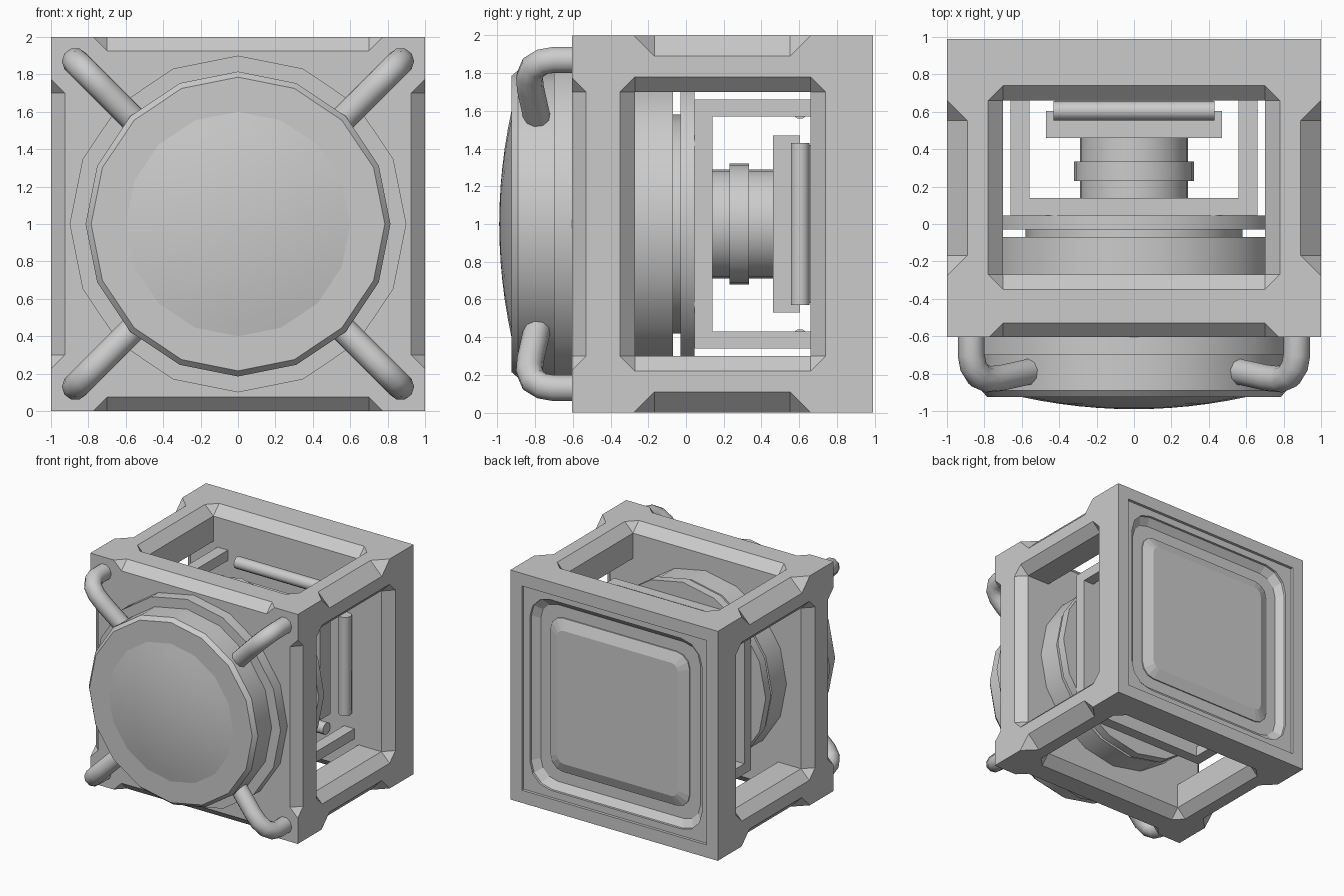
import bpy, bmesh, math
from mathutils import Vector

old = bpy.data.objects.get("Cube")
if old:
    bpy.data.objects.remove(old, do_unlink=True)

grey = bpy.data.materials.new("plain_grey")
grey.use_nodes = True
grey.diffuse_color = (0.6, 0.6, 0.6, 1)
grey.node_tree.nodes["Principled BSDF"].inputs["Base Color"].default_value = (0.6, 0.6, 0.6, 1)

CENTRE = Vector((0, 0.1925, 1))
HALF = Vector((1, 0.7975, 1))
SIGNS = (-1, 1)


def activate(ob):
    bpy.ops.object.select_all(action='DESELECT')
    ob.select_set(True)
    bpy.context.view_layer.objects.active = ob


def finish(name, bm, smooth=False):
    bmesh.ops.recalc_face_normals(bm, faces=bm.faces[:])
    me = bpy.data.meshes.new(name)
    bm.to_mesh(me)
    bm.free()
    me.materials.append(grey)
    ob = bpy.data.objects.new(name, me)
    bpy.context.collection.objects.link(ob)
    if smooth:
        activate(ob)
        bpy.ops.object.shade_smooth_by_angle(angle=math.radians(35))
    return ob


def hull(name, points):
    bm = bmesh.new()
    for p in points:
        bm.verts.new(p)
    bmesh.ops.convex_hull(bm, input=bm.verts[:])
    bmesh.ops.dissolve_limit(bm, angle_limit=0.01, verts=bm.verts[:], edges=bm.edges[:])
    return finish(name, bm)


def box(name, lo, hi):
    return hull(name, [(x, y, z) for x in (lo[0], hi[0])
                       for y in (lo[1], hi[1]) for z in (lo[2], hi[2])])


def lathe(name, profile, sides=16):
    """Revolve (radius, y) points about the front-back axis."""
    bm = bmesh.new()
    rings = []
    for r, y in profile:
        angles = [math.tau * i / sides for i in range(sides)]
        rings.append([bm.verts.new((r * math.sin(a), y, 1 + r * math.cos(a))) for a in angles])
    for a, b in zip(rings, rings[1:]):
        for i in range(sides):
            j = (i + 1) % sides
            bm.faces.new((a[i], a[j], b[j], b[i]))
    bm.faces.new(rings[0])
    bm.faces.new(rings[-1])
    return finish(name, bm, True)


def cut(ob, cutter):
    mod = ob.modifiers.new("cut", 'BOOLEAN')
    mod.operation = 'DIFFERENCE'
    mod.solver = 'EXACT'
    mod.object = cutter
    activate(ob)
    bpy.ops.object.modifier_apply(modifier=mod.name)
    bpy.data.objects.remove(cutter, do_unlink=True)


def flare(axis, sign, depth=0.08, over=0.02):
    """Chamfered mouth of a window on the side facing sign along axis."""
    half = Vector((0.7, 0.465, 0.7))
    mid = Vector((0, 0.195, 1))
    j, k = [n for n in range(3) if n != axis]
    pts = []
    for sj in SIGNS:
        for sk in SIGNS:
            for out, gj, gk in ((-depth, 0, 0), (over, depth + over, 0), (over, 0, depth + over)):
                p = mid.copy()
                p[axis] = CENTRE[axis] + sign * (HALF[axis] + out)
                p[j] += sj * (half[j] + gj)
                p[k] += sk * (half[k] + gk)
                pts.append(p)
    return hull("cutter", pts)


def notch(axis, si, sj, length, size, e=0.02):
    """Chamfer along the middle of a frame edge, with slanted ends."""
    i, j = [n for n in range(3) if n != axis]
    pts = []
    for st in SIGNS:
        for t, u, v in ((length, size + e, -e), (length, -e, size + e),
                        (length + size + 2 * e, -e, -e)):
            p = CENTRE.copy()
            p[axis] += st * t
            p[i] += si * (HALF[i] - u)
            p[j] += sj * (HALF[j] - v)
            pts.append(p)
    return hull("cutter", pts)


def rounded(half, radius, y, steps=3):
    """Rounded square outline standing at depth y."""
    pts = []
    for q, (sx, sz) in enumerate(((1, 1), (-1, 1), (-1, -1), (1, -1))):
        for n in range(steps + 1):
            a = math.pi / 2 * (q + n / steps)
            pts.append((sx * (half - radius) + radius * math.cos(a), y,
                        1 + sz * (half - radius) + radius * math.sin(a)))
    return pts


# Outer frame with windows, edge notches and a recessed back
frame = box("frame", CENTRE - HALF, CENTRE + HALF)
cut(frame, box("cutter", (-1.2, -0.27, 0.3), (1.2, 0.66, 1.7)))
cut(frame, box("cutter", (-0.7, -0.27, -0.2), (0.7, 0.66, 2.2)))
for s in SIGNS:
    cut(frame, flare(0, s))
    cut(frame, flare(2, s))
    cut(frame, notch(0, -1, s, 0.7, 0.075))
    cut(frame, notch(2, s, -1, 0.7, 0.075))
    for t in SIGNS:
        cut(frame, notch(1, s, t, 0.36, 0.11))
cut(frame, box("cutter", (-0.89, 0.965, 0.11), (0.89, 1.1, 1.89)))
cut(frame, hull("cutter", rounded(0.83, 0.2, 1.05) + rounded(0.83, 0.2, 0.945)
                + rounded(0.77, 0.16, 0.9)))

# Raised back panel
hull("back_panel", rounded(0.67, 0.12, 0.88) + rounded(0.67, 0.12, 0.91)
     + rounded(0.58, 0.06, 0.945))

# Front drum with stepped base and shallow domed cap
lathe("front_drum", [(0.9, -0.58), (0.9, -0.7), (0.815, -0.7),
                     (0.815, -0.89), (0.785, -0.925)])
lathe("front_cap", [(r, -0.99 + 0.065 * (r / 0.6) ** 2)
                    for r in (0.6, 0.5, 0.4, 0.3, 0.2, 0.1, 0.01)])

# Discs behind the front wall, bulging into the windows
lathe("inner_disc", [(0.78, -0.27), (0.78, -0.07)])
lathe("disc_neck", [(0.58, -0.08), (0.58, -0.02)])
lathe("thin_disc", [(0.8, -0.03), (0.8, 0.045)])

# Carrier plate and its four rails
box("carrier_plate", (-0.66, 0.045, 0.34), (0.66, 0.14, 1.66))
for sx in SIGNS:
    for sz in SIGNS:
        box("carrier_rail", (sx * 0.56, 0.13, 1 + sz * 0.57),
            (sx * 0.66, 0.67, 1 + sz * 0.66))

# Central hub with collar
lathe("hub", [(0.29, 0.13), (0.29, 0.47)], 24)
lathe("hub_collar", [(0.32, 0.23), (0.32, 0.335)], 24)

# Rear block
box("rear_block", (-0.47, 0.46, 0.53), (0.47, 0.605, 1.47))
box("rear_block_core", (-0.42, 0.6, 0.58), (0.42, 0.67, 1.42))


def tube(name, path, radius, sides=10):
    cu = bpy.data.curves.new(name, 'CURVE')
    cu.dimensions = '3D'
    cu.bevel_depth = radius
    cu.bevel_resolution = (sides - 4) // 2
    cu.use_fill_caps = True
    sp = cu.splines.new('POLY')
    sp.points.add(len(path) - 1)
    for pt, co in zip(sp.points, path):
        pt.co = (*co, 1)
    ob = bpy.data.objects.new(name, cu)
    bpy.context.collection.objects.link(ob)
    cu.materials.append(grey)
    activate(ob)
    bpy.ops.object.convert(target='MESH')
    bpy.ops.object.shade_smooth_by_angle(angle=math.radians(50))


# Rods lying between the rails on the back wall
for s in SIGNS:
    tube("rear_rod", [(-0.43, 0.605, 1 + s * 0.61), (0.43, 0.605, 1 + s * 0.61)], 0.052)
    tube("rear_rod", [(s * 0.61, 0.605, 0.57), (s * 0.61, 0.605, 1.43)], 0.052)

# Bent pipes from the frame corners to the drum
bend = [(0.87, -0.58), (0.87, -0.7), (0.86, -0.76), (0.83, -0.81),
        (0.78, -0.83), (0.72, -0.825), (0.54, -0.785)]
for sx in SIGNS:
    for sz in SIGNS:
        tube("corner_pipe", [(sx * d, y, 1 + sz * d) for d, y in bend], 0.072)
